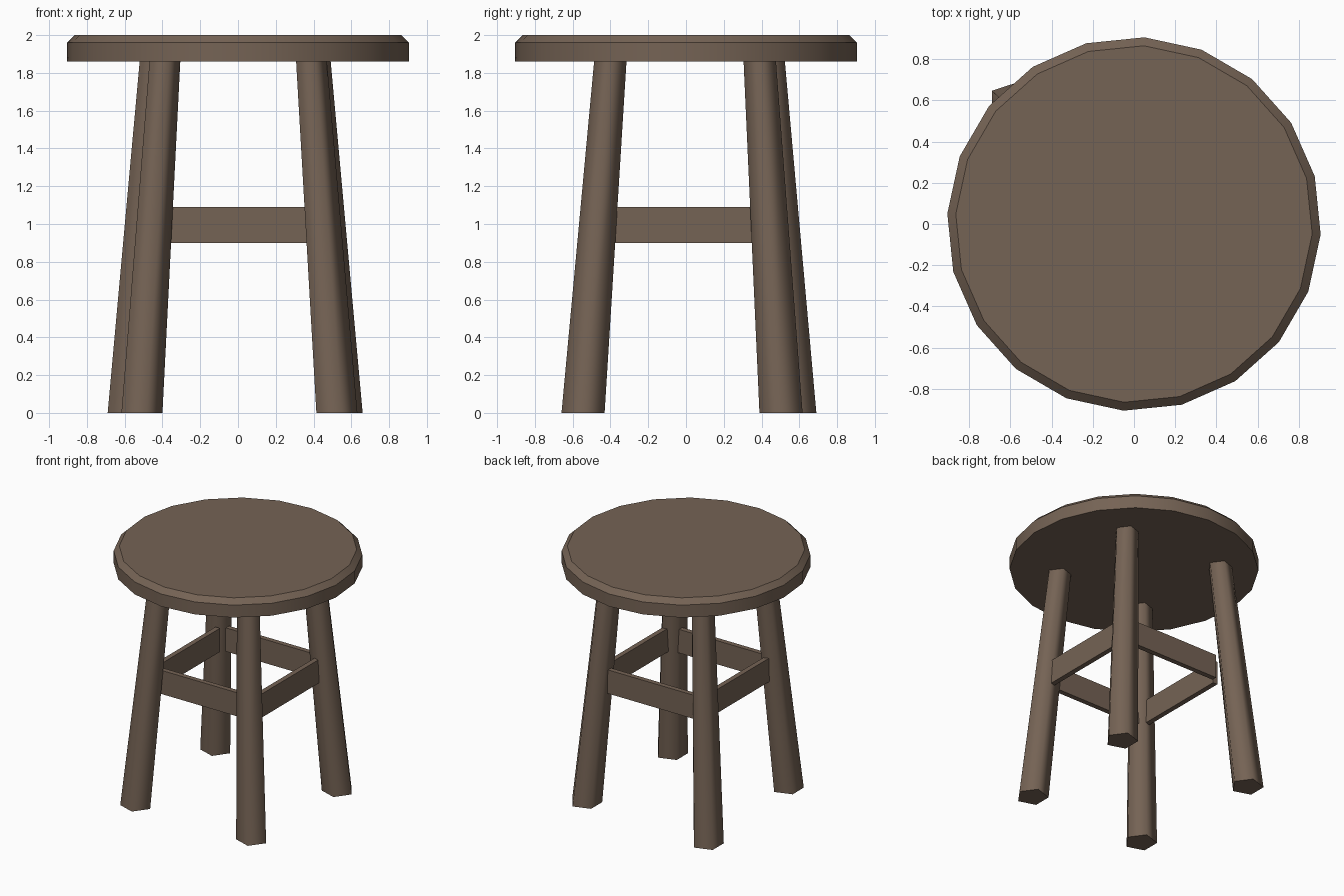
import bpy, bmesh, math

if "Cube" in bpy.data.objects:
    bpy.data.objects.remove(bpy.data.objects["Cube"])

wood = bpy.data.materials.new("brown wood")
wood.diffuse_color = (0.178, 0.125, 0.09, 1)
wood.use_nodes = True
wood.node_tree.nodes["Principled BSDF"].inputs["Base Color"].default_value = wood.diffuse_color


def loft(name, rings, sides, phase, smooth_angle):
    """Capped loft through rings of (x, y, z, radius)."""
    bm = bmesh.new()
    loops = []
    for x, y, z, r in rings:
        loops.append([bm.verts.new((x + r * math.cos(phase + math.tau * i / sides),
                                    y + r * math.sin(phase + math.tau * i / sides), z))
                      for i in range(sides)])
    for lo, hi in zip(loops, loops[1:]):
        for i in range(sides):
            j = (i + 1) % sides
            bm.faces.new((lo[i], lo[j], hi[j], hi[i]))
    bm.faces.new(loops[0][::-1])
    bm.faces.new(loops[-1])
    finish(name, bm, smooth_angle)


def finish(name, bm, smooth_angle=None):
    mesh = bpy.data.meshes.new(name)
    bm.to_mesh(mesh)
    bm.free()
    mesh.materials.append(wood)
    obj = bpy.data.objects.new(name, mesh)
    bpy.context.collection.objects.link(obj)
    if smooth_angle:
        bpy.ops.object.select_all(action='DESELECT')
        obj.select_set(True)
        bpy.context.view_layer.objects.active = obj
        bpy.ops.object.shade_smooth_by_angle(angle=math.radians(smooth_angle))


def bar(name, centre, size):
    bm = bmesh.new()
    bmesh.ops.create_cube(bm, size=1)
    bmesh.ops.scale(bm, vec=size, verts=bm.verts)
    bmesh.ops.translate(bm, vec=centre, verts=bm.verts)
    finish(name, bm)


# Round seat with chamfered top rim
loft("seat", [(0, 0, 1.86, 0.907), (0, 0, 1.96, 0.907), (0, 0, 2.0, 0.866)],
     20, math.radians(-3.2), 30)

# Splayed five-sided legs: foot centre, top centre
legs = {
    "front_left_leg": ((-0.52, -0.545), (-0.395, -0.40)),
    "front_right_leg": ((0.512, -0.545), (0.38, -0.40)),
    "back_right_leg": ((0.54, 0.503), (0.40, 0.39)),
    "back_left_leg": ((-0.593, 0.576), (-0.447, 0.437)),
}
for name, (foot, top) in legs.items():
    loft(name, [(*foot, 0, 0.12), (*top, 1.87, 0.09)], 5, 0, 75)

# Stretcher bars between the legs
for side, s in (("front", -1), ("back", 1)):
    bar(side + "_bar", (-0.01, 0.435 * s, 0.995), (0.78, 0.04, 0.19))
for side, s in (("left", -1), ("right", 1)):
    bar(side + "_bar", (0.45 * s, -0.005, 0.995), (0.04, 0.78, 0.19))
